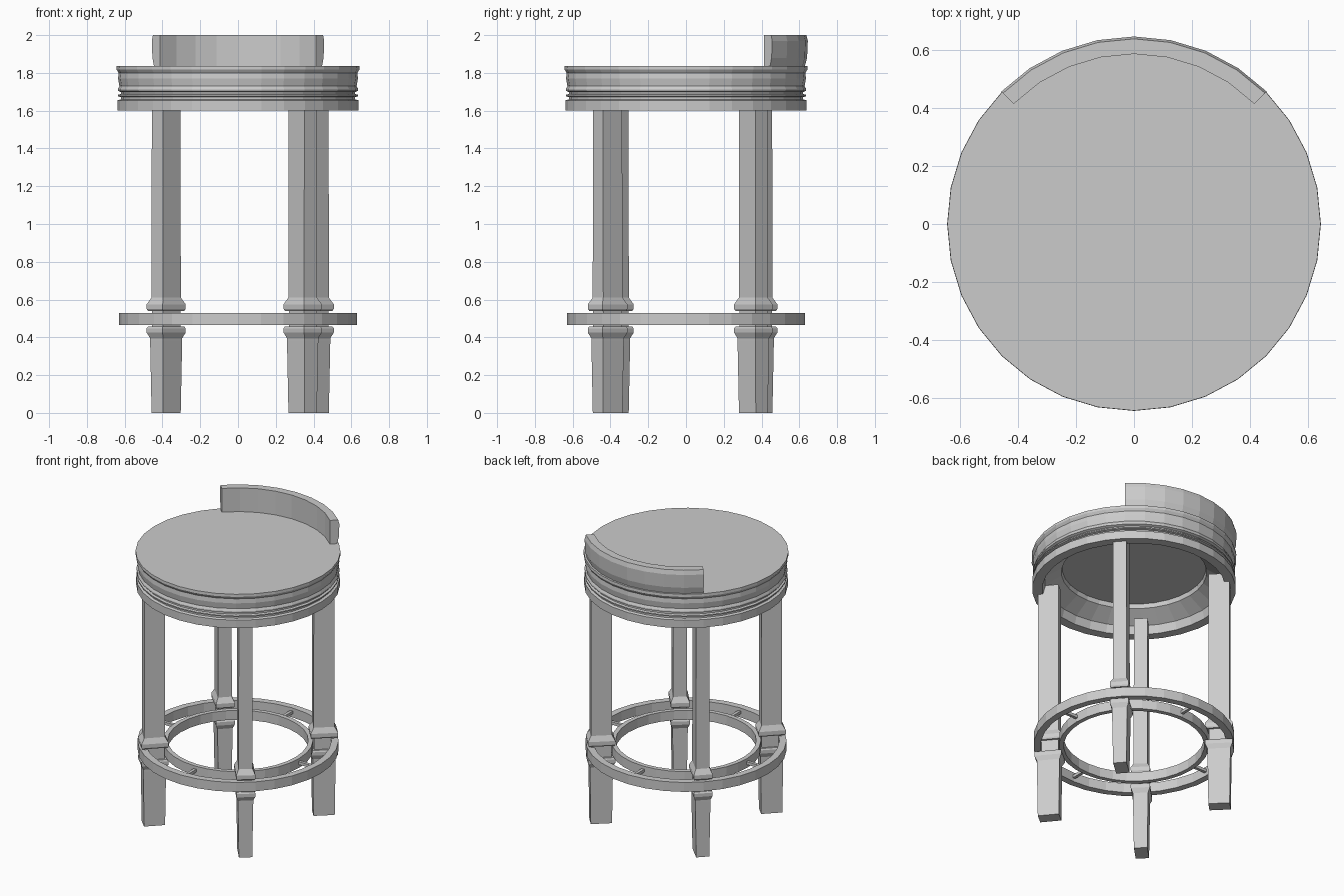
import bpy
import bmesh
from math import sin, cos, pi, radians

if "Cube" in bpy.data.objects:
    bpy.data.objects.remove(bpy.data.objects["Cube"])

SIDES = 32


def make_object(name, bm):
    bmesh.ops.recalc_face_normals(bm, faces=bm.faces)
    mesh = bpy.data.meshes.new(name)
    bm.to_mesh(mesh)
    bm.free()
    obj = bpy.data.objects.new(name, mesh)
    bpy.context.collection.objects.link(obj)
    return obj


def loft(name, rings, cap=True):
    """Join successive closed rings of points with quads."""
    bm = bmesh.new()
    loops = [[bm.verts.new(p) for p in ring] for ring in rings]
    for a, b in zip(loops, loops[1:]):
        for i in range(len(a)):
            j = (i + 1) % len(a)
            bm.faces.new((a[i], a[j], b[j], b[i]))
    if cap:
        bm.faces.new(loops[0])
        bm.faces.new(loops[-1])
    bmesh.ops.remove_doubles(bm, verts=bm.verts, dist=1e-5)
    return make_object(name, bm)


def circle(r, z):
    return [(r * cos(2 * pi * i / SIDES), r * sin(2 * pi * i / SIDES), z)
            for i in range(SIDES)]


def hoop(name, inner, outer, z0, z1):
    section = [(inner, z0), (outer, z0), (outer, z1), (inner, z1), (inner, z0)]
    return loft(name, [circle(r, z) for r, z in section], cap=False)


# Round seat: recessed underside, lower band, piping and padded cushion
seat_profile = [
    (0.45, 1.75), (0.455, 1.72), (0.56, 1.655), (0.575, 1.60), (0.638, 1.60),
    (0.638, 1.655), (0.62, 1.66), (0.62, 1.672), (0.635, 1.676),
    (0.635, 1.684), (0.62, 1.688), (0.62, 1.698), (0.636, 1.705),
    (0.636, 1.715), (0.628, 1.73), (0.635, 1.77), (0.632, 1.80),
    (0.643, 1.818), (0.642, 1.836),
]
loft("seat", [circle(r, z) for r, z in seat_profile])

# Low curved backrest along the rear quarter of the seat
back_section = [(0.585, 1.82), (0.625, 1.82), (0.641, 1.88), (0.645, 1.97),
                (0.637, 2.0), (0.585, 2.0)]
back_rings = []
for i in range(9):
    a = radians(45 + 11.25 * i)
    back_rings.append([(r * cos(a), r * sin(a), z) for r, z in back_section])
loft("backrest", back_rings)

# Footrest: two concentric hoops tied by short spokes
hoop("footrest_outer_ring", 0.585, 0.63, 0.465, 0.53)
hoop("footrest_inner_ring", 0.44, 0.47, 0.465, 0.53)


def box_rings(sections, angle, radius):
    """Rectangles (z, radial half, tangential half) stacked at a polar position."""
    c, s = cos(angle), sin(angle)
    rings = []
    for z, hr, ht in sections:
        corners = [(-hr, -ht), (hr, -ht), (hr, ht), (-hr, ht)]
        rings.append([(c * (radius + u) - s * v, s * (radius + u) + c * v, z)
                      for u, v in corners])
    return rings


for i in range(4):
    loft(f"footrest_spoke_{i + 1}",
         box_rings([(0.49, 0.065, 0.01), (0.51, 0.065, 0.01)], i * pi / 2, 0.527))

# Four legs with flared collars above and below the footrest
leg_sections = [
    (0.01, 0.067, 0.042), (0.38, 0.072, 0.048), (0.395, 0.072, 0.048),
    (0.425, 0.086, 0.06), (0.448, 0.086, 0.06), (0.458, 0.08, 0.055),
    (0.458, 0.064, 0.042), (0.54, 0.064, 0.042), (0.54, 0.08, 0.055),
    (0.55, 0.086, 0.06), (0.575, 0.086, 0.06), (0.61, 0.066, 0.044),
    (1.66, 0.065, 0.042),
]
leg_sections[0] = (0.0, 0.067, 0.042)
leg_angles = {"back_right": 41.5, "back_left": 135,
              "front_left": 225, "front_right": -50.5}
for label, degrees in leg_angles.items():
    loft(f"{label}_leg", box_rings(leg_sections, radians(degrees), 0.538))
